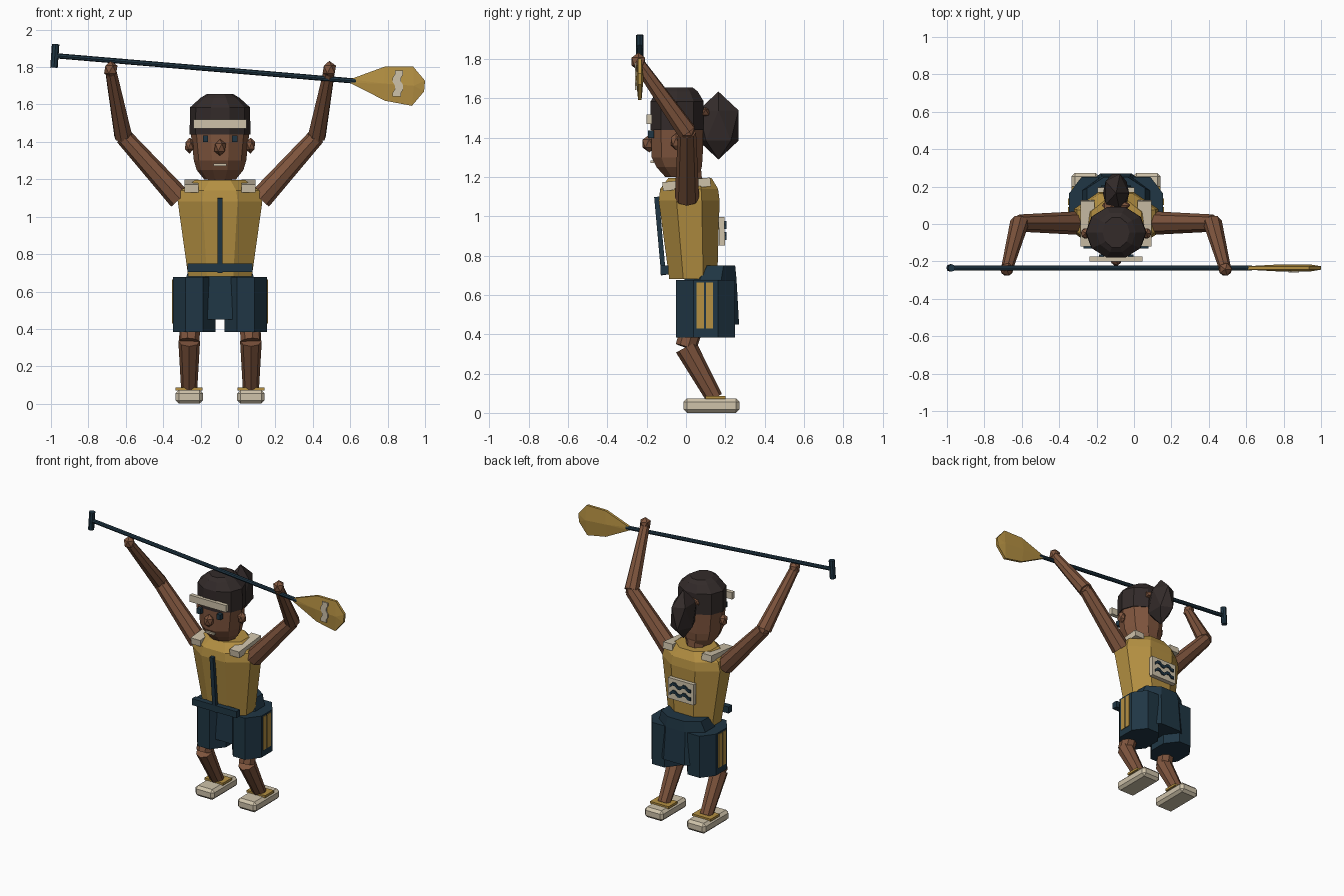
import bpy, bmesh
from math import pi, cos, sin
from mathutils import Vector, Matrix

cube = bpy.data.objects.get("Cube")
if cube:
    bpy.data.objects.remove(cube, do_unlink=True)


def material(name, rgb):
    m = bpy.data.materials.new(name)
    m.use_nodes = True
    m.diffuse_color = (*rgb, 1)
    m.node_tree.nodes["Principled BSDF"].inputs["Base Color"].default_value = (*rgb, 1)
    return m


SKIN = material("brown_skin", (0.21, 0.09, 0.047))
HAIR = material("dark_hair", (0.033, 0.024, 0.023))
GOLD = material("gold_cloth", (0.46, 0.28, 0.055))
NAVY = material("navy_cloth", (0.014, 0.037, 0.058))
CREAM = material("cream_trim", (0.62, 0.54, 0.40))
CX = -0.096  # body centre line


def finish(name, bm, mat):
    bmesh.ops.recalc_face_normals(bm, faces=bm.faces)
    mesh = bpy.data.meshes.new(name)
    bm.to_mesh(mesh)
    bm.free()
    mesh.materials.append(mat)
    obj = bpy.data.objects.new(name, mesh)
    bpy.context.collection.objects.link(obj)
    return obj


def loft(name, mat, cx, rings, n=8):
    """Stack of n-sided rings (z, centre y, half width, half depth), flat side forward."""
    bm = bmesh.new()
    loops = []
    turn = pi / n if n == 8 else 0
    for z, cy, rx, ry in rings:
        kx = rx / cos(turn)
        ky = ry / cos(pi / n)
        loops.append([bm.verts.new((cx + kx * cos(turn + 2 * pi * i / n),
                                    cy + ky * sin(turn + 2 * pi * i / n), z))
                      for i in range(n)])
    for a, b in zip(loops, loops[1:]):
        for i in range(n):
            j = (i + 1) % n
            bm.faces.new((a[i], a[j], b[j], b[i]))
    bm.faces.new(loops[0])
    bm.faces.new(loops[-1])
    return finish(name, bm, mat)


def box(name, mat, centre, size, tilt=0, bevel=0, axis='X'):
    bm = bmesh.new()
    bmesh.ops.create_cube(bm, size=1)
    bmesh.ops.scale(bm, vec=size, verts=bm.verts)
    if bevel:
        bmesh.ops.bevel(bm, geom=bm.edges[:], offset=bevel, segments=1, affect='EDGES')
    bmesh.ops.transform(bm, matrix=Matrix.Translation(centre) @ Matrix.Rotation(tilt, 4, axis),
                        verts=bm.verts)
    return finish(name, bm, mat)


def limb(name, mat, start, end, r1, r2, sides=8):
    start, end = Vector(start), Vector(end)
    d = end - start
    bm = bmesh.new()
    bmesh.ops.create_cone(bm, cap_ends=True, segments=sides, radius1=r1, radius2=r2, depth=d.length)
    turn = d.to_track_quat('Z', 'Y').to_matrix().to_4x4()
    bmesh.ops.transform(bm, matrix=Matrix.Translation((start + end) / 2) @ turn, verts=bm.verts)
    return finish(name, bm, mat)


def ball(name, mat, centre, size):
    bm = bmesh.new()
    bmesh.ops.create_icosphere(bm, subdivisions=1, radius=1)
    bmesh.ops.scale(bm, vec=size, verts=bm.verts)
    bmesh.ops.translate(bm, vec=centre, verts=bm.verts)
    return finish(name, bm, mat)


def ribbon(name, mat, points, width, y, across):
    """Thin zigzag strip facing front or back, widened along the vector across."""
    bm = bmesh.new()
    half = Vector(across) * width / 2
    pairs = []
    for x, z in points:
        p = Vector((x, y, z))
        pairs.append((bm.verts.new(p - half), bm.verts.new(p + half)))
    for (a, b), (c, d) in zip(pairs, pairs[1:]):
        bm.faces.new((a, c, d, b))
    ext = bmesh.ops.extrude_face_region(bm, geom=bm.faces[:])
    bmesh.ops.translate(bm, vec=(0, 0.008, 0),
                        verts=[v for v in ext["geom"] if isinstance(v, bmesh.types.BMVert)])
    return finish(name, bm, mat)


# Head, face and hair
loft("neck", SKIN, CX, [(1.15, 0.02, 0.065, 0.065), (1.26, 0.01, 0.065, 0.065)])
loft("head", SKIN, CX, [(1.2, -0.02, 0.085, 0.085), (1.25, -0.035, 0.125, 0.115),
                        (1.3, -0.045, 0.14, 0.13), (1.46, -0.045, 0.158, 0.132)], 10)
loft("hair_cap", HAIR, CX, [(1.44, -0.045, 0.163, 0.135), (1.585, -0.045, 0.16, 0.135),
                            (1.635, -0.045, 0.105, 0.105), (1.655, -0.045, 0.072, 0.08)], 10)
ball("hair_bun", HAIR, (CX, 0.165, 1.462), (0.078, 0.12, 0.173))
ball("hair_tie", SKIN, (CX, 0.1, 1.53), (0.085, 0.03, 0.03))
box("headband", CREAM, (CX, -0.187, 1.495), (0.285, 0.028, 0.048))
ball("nose", SKIN, (CX, -0.187, 1.37), (0.035, 0.04, 0.045))
box("mouth", CREAM, (CX, -0.172, 1.278), (0.07, 0.016, 0.012))

# Torso, zip, belt, pelvis
loft("vest", GOLD, CX, [(0.68, 0.037, 0.17, 0.122), (1.08, 0.016, 0.226, 0.155),
                        (1.14, 0.016, 0.21, 0.147), (1.195, 0.02, 0.135, 0.11)])
box("vest_zip", NAVY, (CX, -0.132, 0.9), (0.027, 0.024, 0.4), 0.09)
box("belt", NAVY, (CX, -0.11, 0.728), (0.347, 0.04, 0.046))
loft("shorts_hips", NAVY, CX, [(0.45, 0.125, 0.2, 0.145), (0.68, 0.125, 0.18, 0.132),
                               (0.75, 0.15, 0.155, 0.1)])

# Back patch with two wavy lines
box("back_patch", CREAM, (CX, 0.182, 0.925), (0.2, 0.03, 0.145), 0.02)
for row, z in enumerate((0.955, 0.9)):
    wave = [(CX - 0.08 + 0.02 * i, z + (0.009 if i // 2 % 2 else -0.009)) for i in range(9)]
    ribbon(f"patch_wave_{row + 1}", NAVY, wave, 0.022, 0.197, (0, 0, 1))

# Paired parts
for s, side in ((1, "left"), (-1, "right")):
    def at(dx, y, z):
        return (CX + s * dx, y, z)

    box(f"{side}_eye", NAVY, at(0.078, -0.178, 1.417), (0.028, 0.03, 0.037))
    ball(f"{side}_ear", SKIN, at(0.163, -0.05, 1.38), (0.028, 0.032, 0.043))
    box(f"{side}_shoulder_strap", CREAM, at(0.152, 0.003, 1.163), (0.075, 0.245, 0.045), 0.1)

    # Arm
    shoulder, elbow, wrist = at(0.215, 0.005, 1.095), at(0.517, 0.005, 1.43), at(0.582, -0.235, 1.77)
    limb(f"{side}_upper_arm", SKIN, shoulder, elbow, 0.062, 0.046)
    ball(f"{side}_elbow", SKIN, elbow, (0.044, 0.044, 0.044))
    limb(f"{side}_forearm", SKIN, elbow, wrist, 0.05, 0.032)
    ball(f"{side}_hand", SKIN, at(0.584, -0.242, 1.787), (0.04, 0.04, 0.046))

    # Shorts leg with two side stripes
    loft(f"{side}_shorts_leg", NAVY, CX + s * 0.138,
         [(0.383, 0.1, 0.114, 0.15), (0.677, 0.1, 0.114, 0.15)])
    for k, y in enumerate((0.073, 0.119)):
        box(f"{side}_shorts_stripe_{k + 1}", GOLD, at(0.252, y, 0.547), (0.009, 0.037, 0.235))

    # Leg and shoe
    knee, ankle = at(0.165, 0.0, 0.335), at(0.165, 0.145, 0.075)
    limb(f"{side}_thigh", SKIN, at(0.15, 0.08, 0.6), knee, 0.062, 0.055)
    limb(f"{side}_shin", SKIN, knee, ankle, 0.058, 0.043)
    box(f"{side}_shoe", CREAM, at(0.165, 0.13, 0.037), (0.147, 0.286, 0.073), 0, 0.018)
    box(f"{side}_shoe_cuff", GOLD, at(0.165, 0.15, 0.078), (0.145, 0.1, 0.016))

# Paddle
PY = -0.235
limb("paddle_shaft", NAVY, (-0.98, PY, 1.861), (0.63, PY, 1.725), 0.014, 0.014)
limb("paddle_grip", NAVY, (-0.984, PY, 1.797), (-0.975, PY, 1.923), 0.02, 0.02)

outline = [(0.6, 1.735), (0.786, 1.803), (0.936, 1.803), (1.0, 1.727),
           (0.995, 1.67), (0.93, 1.593), (0.786, 1.62), (0.6, 1.715)]
bm = bmesh.new()
rim = [[bm.verts.new((x, PY + dy, z)) for x, z in outline] for dy in (-0.009, 0.009)]
for ring, dy in zip(rim, (-0.019, 0.019)):
    ridge = [bm.verts.new((x, PY + dy, z)) for x, z in ((0.78, 1.712), (0.94, 1.7))]
    for i in range(8):
        j = (i + 1) % 8
        a, b = ridge[1 if 2 <= i <= 5 else 0], ridge[1 if 2 <= j <= 5 else 0]
        bm.faces.new((ring[i], ring[j], a) if a == b else (ring[i], ring[j], b, a))
for i in range(8):
    j = (i + 1) % 8
    bm.faces.new((rim[0][i], rim[0][j], rim[1][j], rim[1][i]))
finish("paddle_blade", bm, GOLD)
mark = [(0.855 + (0.006 if i % 4 < 2 else -0.006), 1.782 - 0.02 * i) for i in range(8)]
ribbon("blade_stripe", CREAM, mark, 0.045, PY - 0.025, (1, 0, 0))
